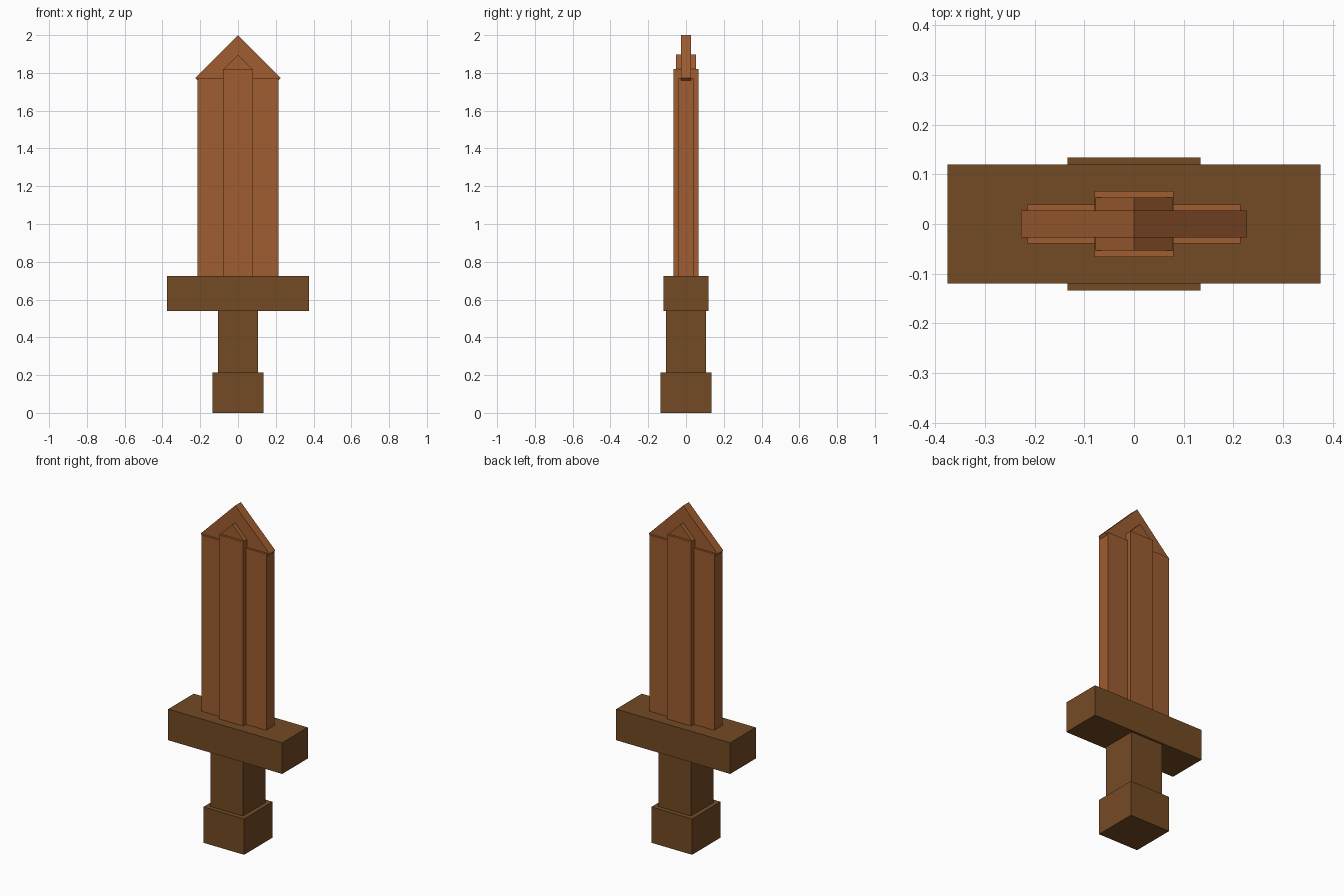
import bpy
import bmesh
from math import radians, sqrt
from mathutils import Matrix

default_cube = bpy.data.objects.get("Cube")
if default_cube:
    bpy.data.objects.remove(default_cube, do_unlink=True)


def make_material(name, rgb):
    color = (*rgb, 1.0)
    mat = bpy.data.materials.new(name)
    mat.use_nodes = True
    mat.diffuse_color = color
    bsdf = next(n for n in mat.node_tree.nodes if n.type == "BSDF_PRINCIPLED")
    bsdf.inputs["Base Color"].default_value = color
    bsdf.inputs["Roughness"].default_value = 0.8
    return mat


def make_block(name, size, center_z, mat, tilt=0):
    """Box centred on the z axis, optionally rolled about the y axis."""
    bm = bmesh.new()
    bmesh.ops.create_cube(bm, size=1)
    bmesh.ops.scale(bm, vec=size, verts=bm.verts)
    bmesh.ops.rotate(bm, matrix=Matrix.Rotation(radians(tilt), 3, "Y"), verts=bm.verts)
    mesh = bpy.data.meshes.new(name)
    bm.to_mesh(mesh)
    bm.free()
    mesh.materials.append(mat)
    obj = bpy.data.objects.new(name, mesh)
    obj.location.z = center_z
    bpy.context.collection.objects.link(obj)
    return obj


def upright(name, width, depth, bottom, top, mat):
    return make_block(name, (width, depth, top - bottom), (bottom + top) / 2, mat)


def point(name, half_width, depth, apex, mat):
    """Square block stood on its corner, whose upper half forms a point."""
    side = half_width * sqrt(2)
    return make_block(name, (side, depth, side), apex - half_width, mat, tilt=45)


light_wood = make_material("light wood", (0.342, 0.11, 0.03))
dark_wood = make_material("dark wood", (0.175, 0.069, 0.018))

# Handle
upright("pommel", 0.268, 0.268, 0, 0.213, dark_wood)
upright("grip", 0.214, 0.214, 0.213, 0.54, dark_wood)
upright("crossguard", 0.75, 0.24, 0.54, 0.725, dark_wood)

# Blade with a raised central ridge
upright("blade", 0.428, 0.078, 0.725, 1.773, light_wood)
upright("blade_ridge", 0.158, 0.132, 0.725, 1.82, light_wood)

# Pointed ends
point("blade_tip", 0.227, 0.054, 2.0, light_wood)
point("ridge_tip", 0.077, 0.106, 1.897, light_wood)
